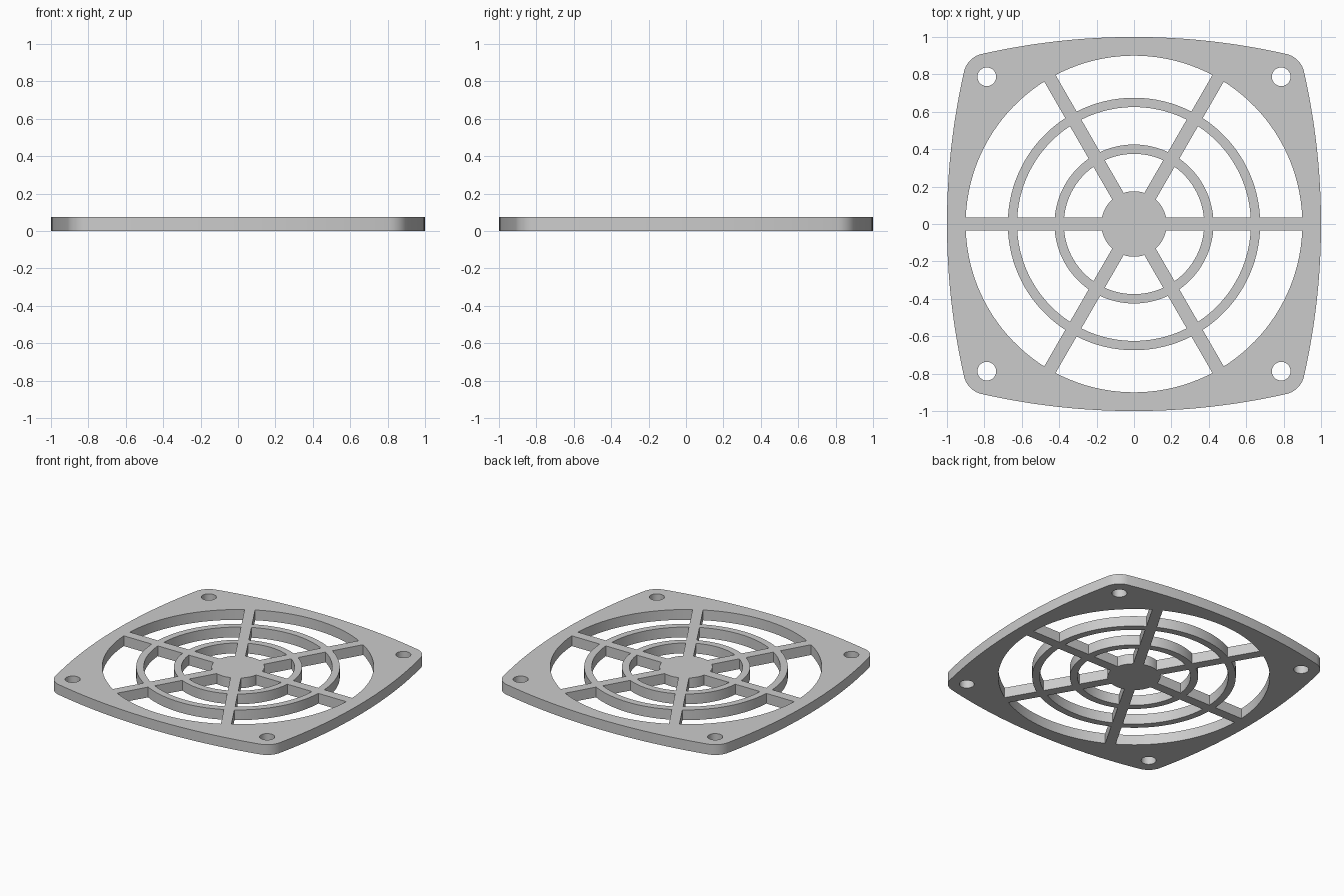
import bpy
import bmesh
from math import asin, atan2, cos, hypot, pi, radians, sin

cube = bpy.data.objects.get("Cube")
if cube:
    bpy.data.objects.remove(cube, do_unlink=True)

THICK = 0.075
SPOKE_HALF = 0.035
BOLT = 0.787        # bolt hole offset from the centre on both axes
CORNER_R = 0.125    # rounded corner, concentric with the bolt hole
SLOTS = [(0.175, 0.375), (0.425, 0.625), (0.675, 0.9)]


def arc(cx, cy, r, start, end, steps):
    """Points along a circular arc, both ends included."""
    return [(cx + r * cos(start + (end - start) * i / steps),
             cy + r * sin(start + (end - start) * i / steps))
            for i in range(steps + 1)]


def add_loop(curve, points):
    spline = curve.splines.new("POLY")
    spline.points.add(len(points) - 1)
    for p, (x, y) in zip(spline.points, points):
        p.co = (x, y, 0, 1)
    spline.use_cyclic_u = True


def outline():
    """Four bowed sides joined by tangent rounded corners."""
    side_r = (BOLT ** 2 + (1 - BOLT) ** 2 - CORNER_R ** 2) / (2 * (1 - BOLT - CORNER_R))
    side_c = 1 - side_r
    lean = atan2(BOLT, BOLT - side_c)
    points = []
    for k in range(4):
        turn = k * pi / 2
        points += arc(side_c * cos(turn), side_c * sin(turn), side_r,
                      turn - lean, turn + lean, 24)[:-1]
        diag = turn + pi / 4
        reach = hypot(BOLT, BOLT)
        points += arc(reach * cos(diag), reach * sin(diag), CORNER_R,
                      turn + lean, turn + pi / 2 - lean, 12)[:-1]
    return points


# Flat profile: outline, bolt holes and the slots between rings and spokes
curve = bpy.data.curves.new("fan_guard_profile", "CURVE")
curve.dimensions = "2D"
curve.fill_mode = "BOTH"
curve.extrude = THICK / 2
add_loop(curve, outline())
for sx in (-1, 1):
    for sy in (-1, 1):
        add_loop(curve, arc(sx * BOLT, sy * BOLT, 0.05, 0, 2 * pi, 32)[:-1])
for k in range(6):
    a, b = radians(60 * k), radians(60 * (k + 1))
    for inner, outer in SLOTS:
        gi, go = asin(SPOKE_HALF / inner), asin(SPOKE_HALF / outer)
        add_loop(curve, arc(0, 0, outer, a + go, b - go, 20)
                 + arc(0, 0, inner, b - gi, a + gi, 16))

# Turn the profile into one welded solid resting on the ground
source = bpy.data.objects.new("profile_helper", curve)
bpy.context.collection.objects.link(source)
bpy.context.view_layer.update()
graph = bpy.context.evaluated_depsgraph_get()
mesh = bpy.data.meshes.new_from_object(source.evaluated_get(graph))
bpy.data.objects.remove(source, do_unlink=True)
bm = bmesh.new()
bm.from_mesh(mesh)
bmesh.ops.remove_doubles(bm, verts=bm.verts, dist=0.0001)
bmesh.ops.recalc_face_normals(bm, faces=bm.faces)
bmesh.ops.translate(bm, verts=bm.verts, vec=(0, 0, THICK / 2))
bm.to_mesh(mesh)
bm.free()

guard = bpy.data.objects.new("fan_guard", mesh)
bpy.context.collection.objects.link(guard)

# Plain grey material
grey = bpy.data.materials.new("grey")
grey.use_nodes = True
grey.diffuse_color = (0.6, 0.6, 0.6, 1)
grey.node_tree.nodes["Principled BSDF"].inputs["Base Color"].default_value = (0.6, 0.6, 0.6, 1)
mesh.materials.clear()
mesh.materials.append(grey)

# Smooth round walls, sharp rims
bpy.ops.object.select_all(action="DESELECT")
guard.select_set(True)
bpy.context.view_layer.objects.active = guard
bpy.ops.object.shade_smooth_by_angle(angle=radians(30))
